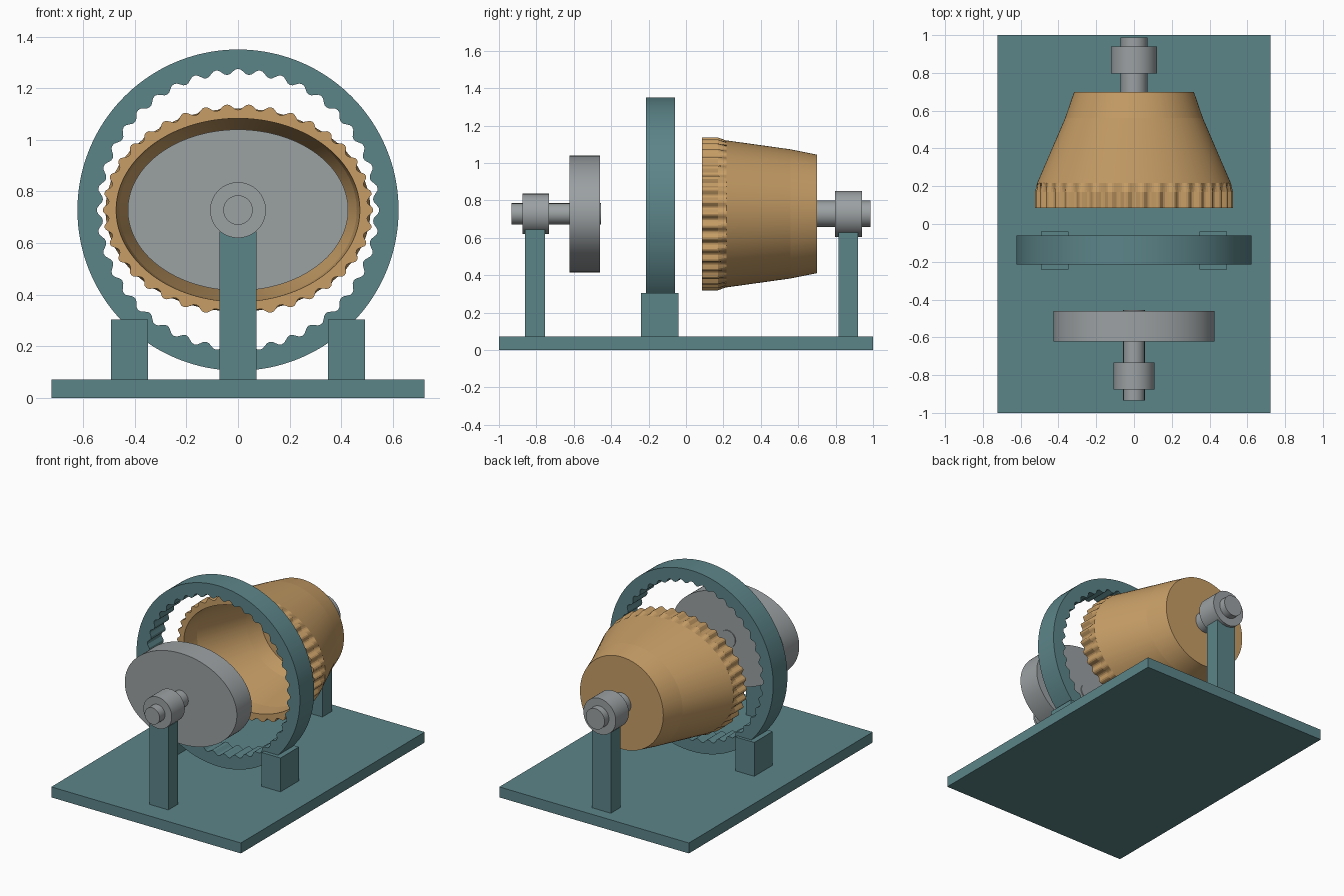
import bpy, bmesh
from math import cos, sin, pi, radians

if "Cube" in bpy.data.objects:
    bpy.data.objects.remove(bpy.data.objects["Cube"])

AXIS_Z = 0.728


def material(name, col):
    m = bpy.data.materials.new(name)
    m.diffuse_color = (*col, 1)
    m.use_nodes = True
    m.node_tree.nodes["Principled BSDF"].inputs["Base Color"].default_value = m.diffuse_color
    return m


TEAL = material("teal", (0.107, 0.233, 0.25))
TAN = material("tan", (0.57, 0.34, 0.133))
STEEL = material("steel", (0.33, 0.355, 0.365))


def finish(name, bm, mat, smooth=None):
    bmesh.ops.recalc_face_normals(bm, faces=bm.faces[:])
    me = bpy.data.meshes.new(name)
    bm.to_mesh(me)
    bm.free()
    ob = bpy.data.objects.new(name, me)
    bpy.context.collection.objects.link(ob)
    me.materials.append(mat)
    if smooth:
        bpy.ops.object.select_all(action='DESELECT')
        ob.select_set(True)
        bpy.context.view_layer.objects.active = ob
        bpy.ops.object.shade_smooth_by_angle(angle=radians(smooth))
    return ob


def box(name, x0, x1, y0, y1, z0, z1, mat):
    bm = bmesh.new()
    bmesh.ops.create_cube(bm, size=1)
    for v in bm.verts:
        v.co = ((x0 + x1) / 2 + v.co.x * (x1 - x0),
                (y0 + y1) / 2 + v.co.y * (y1 - y0),
                (z0 + z1) / 2 + v.co.z * (z1 - z0))
    return finish(name, bm, mat)


def section(y, a, b, n, teeth=0, depth=0.0):
    """Ellipse around the axis, optionally with rounded teeth."""
    pts = []
    for i in range(n):
        t = 2 * pi * i / n
        d = depth * max(-1, min(1, 1.1 * cos(teeth * t)))
        pts.append(((a + d) * cos(t), y, AXIS_Z + (b + d) * sin(t)))
    return pts


def loft(name, sections, mat, closed=False, smooth=None):
    bm = bmesh.new()
    rings = [[bm.verts.new(p) for p in s] for s in sections]
    pairs = list(zip(rings, rings[1:]))
    if closed:
        pairs.append((rings[-1], rings[0]))
    else:
        bm.faces.new(rings[0])
        bm.faces.new(rings[-1])
    n = len(rings[0])
    for r, s in pairs:
        for i in range(n):
            j = (i + 1) % n
            bm.faces.new((r[i], r[j], s[j], s[i]))
    return finish(name, bm, mat, smooth)


def disc(name, y0, y1, a, b=None, n=64):
    b = b or a
    return loft(name, [section(y0, a, b, n), section(y1, a, b, n)],
                STEEL, smooth=30)


# base and supports
box("base_plate", -0.722, 0.722, -1, 1, 0, 0.072, TEAL)
box("front_post", -0.072, 0.072, -0.86, -0.755, 0.07, 0.645, TEAL)
box("rear_post", -0.072, 0.072, 0.815, 0.92, 0.07, 0.63, TEAL)
for side, s in (("left", -1), ("right", 1)):
    box("ring_foot_" + side, s * 0.42 - 0.072, s * 0.42 + 0.072,
        -0.24, -0.04, 0.07, 0.305, TEAL)

# fixed ring with internal teeth
N = 40 * 8
loft("toothed_ring", [
    section(-0.215, 0.536, 0.536, N, 40, 0.011),
    section(-0.06, 0.536, 0.536, N, 40, 0.011),
    section(-0.06, 0.622, 0.622, N),
    section(-0.215, 0.622, 0.622, N)], TEAL, closed=True)

# flexible cup: oval toothed mouth, round closed back
N = 38 * 8
loft("flexible_cup", [
    section(0.66, 0.29, 0.29, N),
    section(0.56, 0.33, 0.315, N),
    section(0.21, 0.46, 0.353, N),
    section(0.085, 0.472, 0.355, N),
    section(0.085, 0.513, 0.399, N, 38, 0.011),
    section(0.17, 0.513, 0.399, N, 38, 0.011),
    section(0.216, 0.513, 0.393, N),
    section(0.56, 0.365, 0.345, N),
    section(0.70, 0.317, 0.317, N)], TAN)

# wave generator and input shaft
disc("wave_generator", -0.622, -0.46, 0.427, 0.312, 128)
disc("input_shaft", -0.934, -0.454, 0.057)
disc("input_bearing", -0.875, -0.733, 0.108)

# output shaft
disc("output_shaft", 0.69, 0.987, 0.071)
disc("output_bearing", 0.797, 0.94, 0.123)
